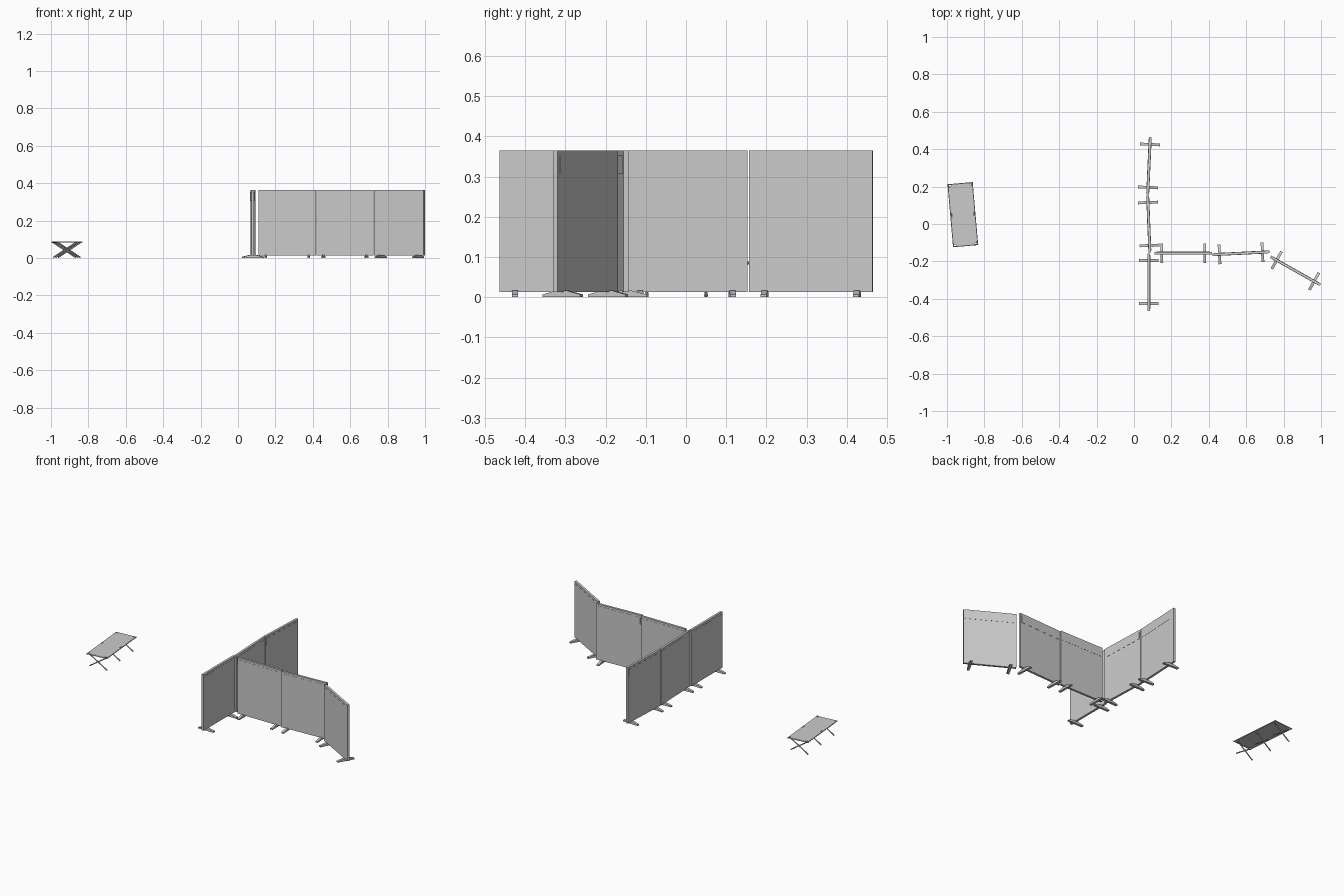
import bpy, bmesh, math
from mathutils import Vector, Matrix

cube = bpy.data.objects.get("Cube")
if cube:
    bpy.data.objects.remove(cube, do_unlink=True)

grey = bpy.data.materials.new("light_grey")
grey.use_nodes = True
COLOR = (0.6, 0.6, 0.6, 1)
grey.diffuse_color = COLOR
grey.node_tree.nodes["Principled BSDF"].inputs["Base Color"].default_value = COLOR


def add_box(bm, center, size):
    bmesh.ops.create_cube(bm, size=1, matrix=Matrix.Translation(center) @ Matrix.Diagonal((*size, 1)))


def add_rod(bm, a, b, radius, sides=8):
    a, b = Vector(a), Vector(b)
    turn = (b - a).to_track_quat("Z", "Y").to_matrix().to_4x4()
    bmesh.ops.create_cone(bm, cap_ends=True, segments=sides, radius1=radius, radius2=radius,
                          depth=(b - a).length, matrix=Matrix.Translation((a + b) / 2) @ turn)


def add_prism(bm, outline, axis, start, depth):
    """Extrude a closed outline along x (outline in y, z) or z (outline in x, y)."""
    place = (lambda p: (start, *p)) if axis == "x" else (lambda p: (*p, start))
    face = bm.faces.new([bm.verts.new(place(p)) for p in outline])
    new = bmesh.ops.extrude_face_region(bm, geom=[face])["geom"]
    step = Vector((depth, 0, 0)) if axis == "x" else Vector((0, 0, depth))
    bmesh.ops.translate(bm, verts=[v for v in new if isinstance(v, bmesh.types.BMVert)], vec=step)


def finish(bm, name, location, angle):
    bmesh.ops.recalc_face_normals(bm, faces=bm.faces)
    mesh = bpy.data.meshes.new(name)
    bm.to_mesh(mesh)
    bm.free()
    mesh.materials.append(grey)
    obj = bpy.data.objects.new(name, mesh)
    obj.location = location
    obj.rotation_euler.z = angle
    bpy.context.collection.objects.link(obj)
    return obj


# Folding screen panels, each between two floor points
BOTTOM, TOP, THICK = 0.013, 0.365, 0.014
FOOT = [(-0.053, 0), (0.053, 0), (0.053, 0.007), (0.012, 0.017), (-0.012, 0.017), (-0.053, 0.007)]


def screen(name, start, end):
    a, b = Vector((*start, 0)), Vector((*end, 0))
    length, mid = (b - a).length, (a + b) / 2
    angle = math.atan2(b.y - a.y, b.x - a.x)
    bm = bmesh.new()
    add_box(bm, (0, 0, (BOTTOM + TOP) / 2), (length, THICK, TOP - BOTTOM))
    finish(bm, name + "_panel", mid, angle)
    # Header strip standing slightly proud of both faces
    bm = bmesh.new()
    add_box(bm, (0, 0, 0.329), (length - 0.018, THICK + 0.002, 0.046))
    finish(bm, name + "_header", mid, angle)
    # Tapered cross feet
    bm = bmesh.new()
    for x in (-0.115, 0.115):
        add_prism(bm, FOOT, "x", x - 0.0075, 0.015)
    finish(bm, name + "_feet", mid, angle)


screen("wall_front", (0.079, -0.464), (0.079, -0.157))
screen("wall_middle", (0.085, -0.152), (0.073, 0.152))
screen("wall_back", (0.073, 0.157), (0.087, 0.464))
screen("wing_inner", (0.11, -0.156), (0.416, -0.156))
screen("wing_middle", (0.419, -0.164), (0.725, -0.149))
screen("wing_outer", (0.73, -0.175), (0.996, -0.325))

# Folding cot
COT, TURN = (-0.915, 0.05, 0), math.radians(5)
HALF_W, HALF_L, RAIL_Z = 0.064, 0.166, 0.085

# Canvas bed with clipped corners and hand notches at mid-length
quarter = [(HALF_W - 0.006, 0.009), (HALF_W, 0.012), (HALF_W, HALF_L - 0.018),
           (HALF_W - 0.018, HALF_L - 0.002)]
right = [(x, -y) for x, y in reversed(quarter)] + quarter
bm = bmesh.new()
add_prism(bm, right + [(-x, -y) for x, y in right], "z", RAIL_Z, 0.003)
finish(bm, "cot_canvas", COT, TURN)

# Side rails and end bars
bm = bmesh.new()
for s in (-1, 1):
    add_rod(bm, (s * HALF_W, -HALF_L - 0.003, RAIL_Z), (s * HALF_W, HALF_L + 0.003, RAIL_Z), 0.0035)
    add_rod(bm, (-HALF_W - 0.004, s * HALF_L, RAIL_Z), (HALF_W + 0.004, s * HALF_L, RAIL_Z), 0.003)
finish(bm, "cot_frame", COT, TURN)

# Three pairs of crossed legs
bm = bmesh.new()
for y in (-0.148, 0, 0.148):
    for s in (-1, 1):
        add_rod(bm, (-s * 0.06, y + s * 0.004, 0.003), (s * HALF_W, y + s * 0.004, RAIL_Z), 0.0035)
    add_rod(bm, (0, y - 0.008, 0.044), (0, y + 0.008, 0.044), 0.003)
finish(bm, "cot_legs", COT, TURN)
